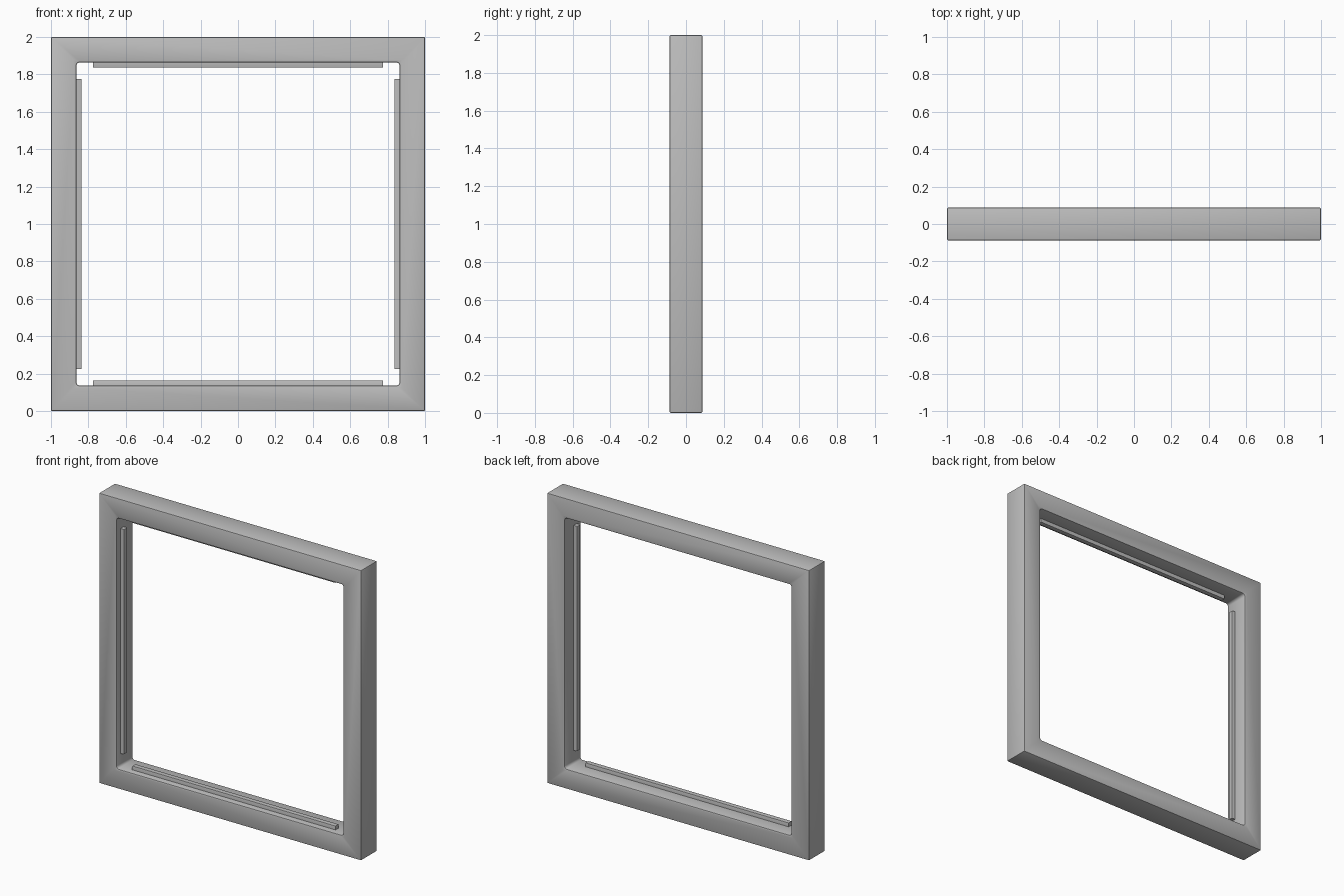
import bpy, bmesh, math

default = bpy.data.objects.get("Cube")
if default:
    bpy.data.objects.remove(default, do_unlink=True)

OUTER, INNER, DEPTH = 1.0, 0.864, 0.0875   # half sizes of the frame
STRIP_LEN, STRIP_TOP = 0.775, 0.837
STRIP_FRONT, STRIP_BACK = -0.045, -0.011

grey = bpy.data.materials.new("grey")
grey.use_nodes = True
colour = (0.51, 0.51, 0.51, 1)
grey.diffuse_color = colour
grey.node_tree.nodes["Principled BSDF"].inputs["Base Color"].default_value = colour


def finish(name, bm):
    bmesh.ops.recalc_face_normals(bm, faces=bm.faces)
    mesh = bpy.data.meshes.new(name)
    bm.to_mesh(mesh)
    bm.free()
    mesh.materials.append(grey)
    obj = bpy.data.objects.new(name, mesh)
    bpy.context.collection.objects.link(obj)
    obj.location.z = OUTER
    bpy.ops.object.select_all(action="DESELECT")
    obj.select_set(True)
    bpy.context.view_layer.objects.active = obj
    bpy.ops.object.shade_smooth_by_angle(angle=math.radians(30))
    return obj


def bevel(bm, edges, size, segments):
    bmesh.ops.bevel(bm, geom=edges, offset=size, segments=segments,
                    profile=0.5, affect="EDGES", clamp_overlap=True)


# Square frame: a ring of four sides, front and back
bm = bmesh.new()
corners = [(-1, -1), (1, -1), (1, 1), (-1, 1)]
loops = [[bm.verts.new((cx * r, y, cz * r)) for cx, cz in corners]
         for r, y in ((OUTER, -DEPTH), (OUTER, DEPTH), (INNER, DEPTH), (INNER, -DEPTH))]
for a, b in zip(loops, loops[1:] + loops[:1]):
    for i in range(4):
        j = (i + 1) % 4
        bm.faces.new((a[i], a[j], b[j], b[i]))
bmesh.ops.recalc_face_normals(bm, faces=bm.faces)

# Rounded inside corners, then softened rims
bevel(bm, [bm.edges.get((p, q)) for p, q in zip(loops[2], loops[3])], 0.018, 4)
sharp = [e for e in bm.edges if e.calc_face_angle(0) > math.radians(40)]
bevel(bm, sharp, 0.007, 2)
finish("frame", bm)

# One thin stop strip on each inside wall, turned around the opening
for k, name in enumerate(("bottom", "left", "top", "right")):
    bm = bmesh.new()
    bmesh.ops.create_cube(bm, size=1)
    for v in bm.verts:
        v.co.x *= 2 * STRIP_LEN
        v.co.y = STRIP_BACK if v.co.y > 0 else STRIP_FRONT
        v.co.z = -STRIP_TOP if v.co.z > 0 else -INNER - 0.005
    upper = [e for e in bm.edges if all(v.co.z > -INNER for v in e.verts)]
    bevel(bm, upper, 0.003, 2)
    strip = finish(name + "_stop_strip", bm)
    strip.rotation_euler.y = -k * math.pi / 2
